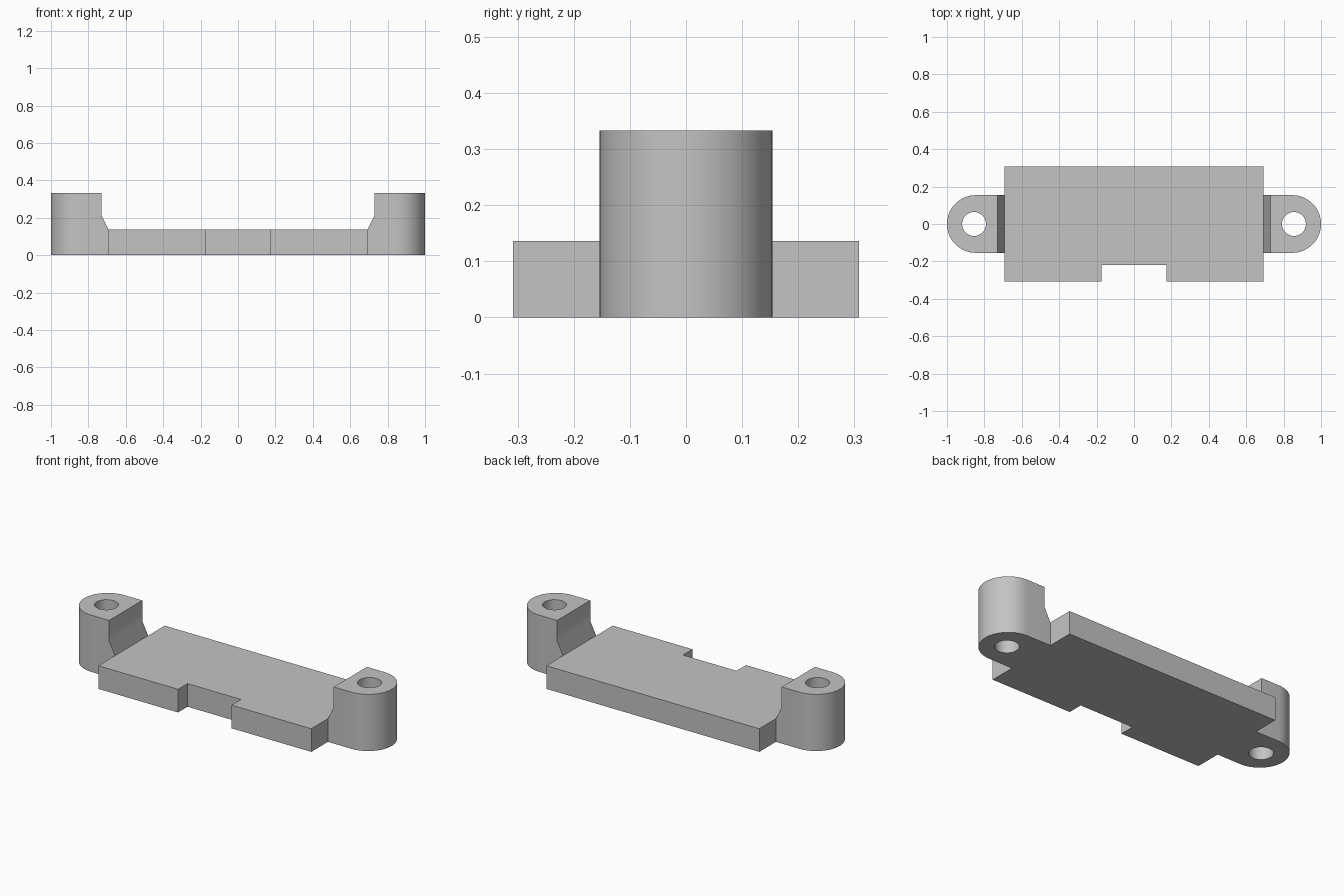
import bpy, bmesh
from math import cos, sin, pi, radians

if "Cube" in bpy.data.objects:
    bpy.data.objects.remove(bpy.data.objects["Cube"], do_unlink=True)

grey = bpy.data.materials.new("plain_grey")
grey.use_nodes = True
grey.diffuse_color = (0.55, 0.55, 0.55, 1)
grey.node_tree.nodes["Principled BSDF"].inputs["Base Color"].default_value = (0.55, 0.55, 0.55, 1)

PLATE_X, PLATE_Y, PLATE_TOP = 0.692, 0.308, 0.136
POST_R, POST_TOP, HOLE_R = 0.154, 0.333, 0.064
POST_X, HOLE_X = 1 - POST_R, 0.855
SEGMENTS = 32


def finish(name, bm):
    """Turn a bmesh into a named object with crisp edges and smooth curves."""
    bmesh.ops.recalc_face_normals(bm, faces=bm.faces)
    mesh = bpy.data.meshes.new(name)
    bm.to_mesh(mesh)
    bm.free()
    mesh.materials.append(grey)
    obj = bpy.data.objects.new(name, mesh)
    bpy.context.collection.objects.link(obj)
    bpy.ops.object.select_all(action='DESELECT')
    obj.select_set(True)
    bpy.context.view_layer.objects.active = obj
    bpy.ops.object.shade_smooth_by_angle(angle=radians(30))
    return obj


def loft(bm, outlines):
    """Skin between matching closed (x, y, z) outlines; returns vertex rings."""
    rings = [[bm.verts.new(p) for p in outline] for outline in outlines]
    for low, high in zip(rings, rings[1:]):
        for i in range(len(low)):
            j = (i + 1) % len(low)
            bm.faces.new((low[i], low[j], high[j], high[i]))
    return rings


def ring_edges(bm, ring):
    return [bm.edges.get((ring[i - 1], ring[i])) for i in range(len(ring))]


# Flat base plate with a rectangular notch in its front edge
def base_plate():
    notch_x, notch_y = 0.174, -0.22
    outline = [(-PLATE_X, -PLATE_Y), (-notch_x, -PLATE_Y), (-notch_x, notch_y),
               (notch_x, notch_y), (notch_x, -PLATE_Y), (PLATE_X, -PLATE_Y),
               (PLATE_X, PLATE_Y), (-PLATE_X, PLATE_Y)]
    bm = bmesh.new()
    for ring in loft(bm, [[(x, y, z) for x, y in outline] for z in (0, PLATE_TOP)]):
        bm.faces.new(ring)
    finish("base_plate", bm)


# Rounded mounting post with a sloped inner foot and a vertical screw hole
def mounting_post(name, side):
    bm = bmesh.new()
    angles = [-pi / 2 + pi * i / SEGMENTS for i in range(SEGMENTS + 1)]
    arc = [(POST_X + POST_R * cos(a), POST_R * sin(a)) for a in angles]
    levels = [(0, PLATE_X), (PLATE_TOP, PLATE_X), (0.213, 0.73), (POST_TOP, 0.73)]
    outer = loft(bm, [[(side * x, y, z) for x, y in arc + [(inner, POST_R), (inner, -POST_R)]]
                      for z, inner in levels])
    turns = [2 * pi * i / SEGMENTS for i in range(SEGMENTS)]
    hole = loft(bm, [[(side * (HOLE_X + HOLE_R * cos(a)), HOLE_R * sin(a), z) for a in turns]
                     for z in (0, POST_TOP)])
    # Caps between the outside wall and the hole
    for k in (0, -1):
        edges = ring_edges(bm, outer[k]) + ring_edges(bm, hole[k])
        bmesh.ops.triangle_fill(bm, edges=edges, use_beauty=True)
    finish(name, bm)


base_plate()
mounting_post("left_mounting_post", 1)
mounting_post("right_mounting_post", -1)
